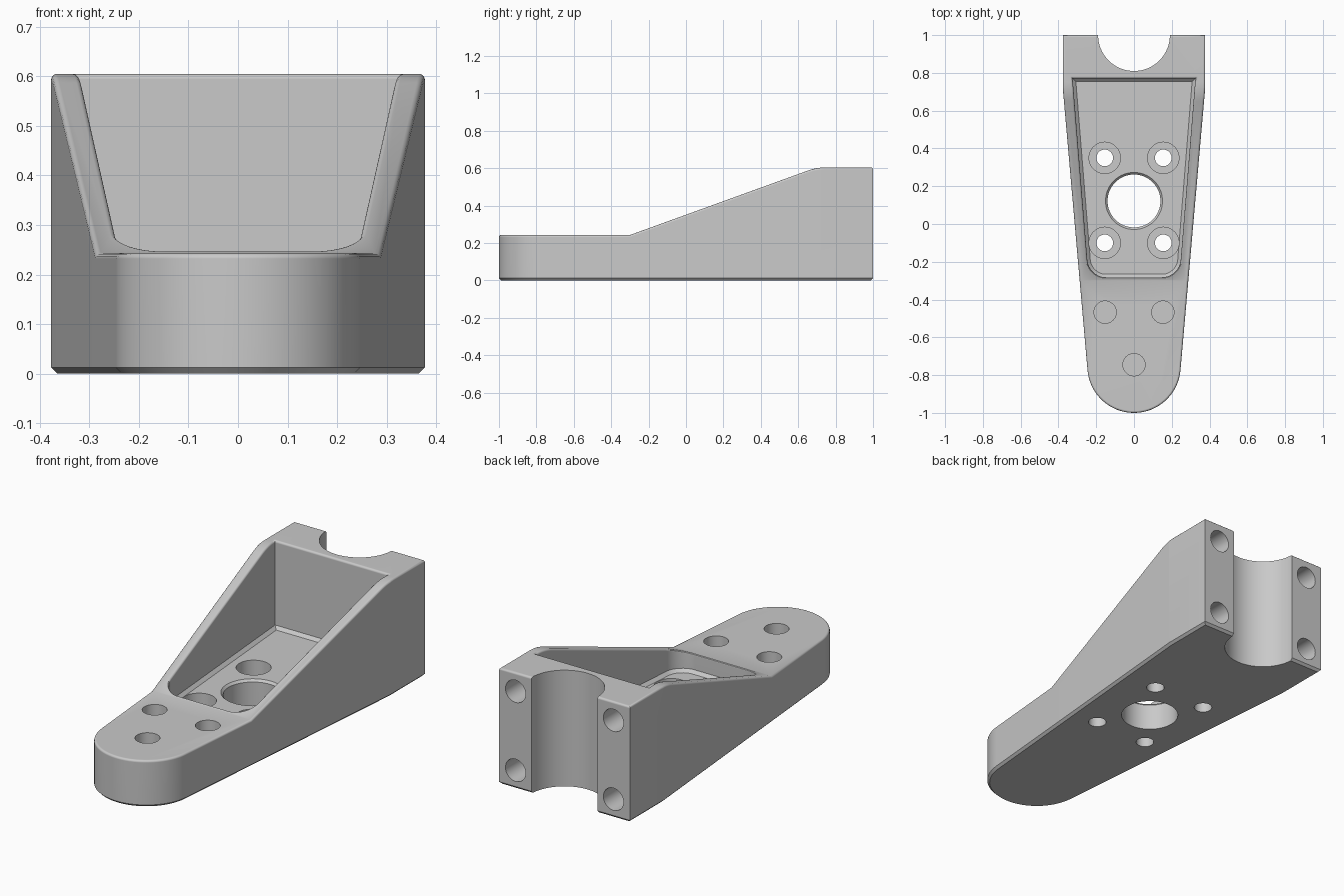
import bpy, bmesh, math
from mathutils import Vector, Matrix

cube = bpy.data.objects.get("Cube")
if cube:
    bpy.data.objects.remove(cube, do_unlink=True)

grey = bpy.data.materials.new("plain grey")
grey.use_nodes = True
GREY = (0.585, 0.585, 0.585, 1)
grey.diffuse_color = GREY
grey.node_tree.nodes["Principled BSDF"].inputs["Base Color"].default_value = GREY


def fillet(points, steps=10):
    """Round the corners of a closed outline given as (u, v, radius)."""
    out = []
    for i, (u, v, r) in enumerate(points):
        p = Vector((u, v))
        if r == 0:
            out.append(p)
            continue
        a = (Vector(points[i - 1][:2]) - p).normalized()
        b = (Vector(points[(i + 1) % len(points)][:2]) - p).normalized()
        half = a.angle(b) / 2
        centre = p + (a + b).normalized() * r / math.sin(half)
        start = p + a * r / math.tan(half) - centre
        end = p + b * r / math.tan(half) - centre
        out += [centre + start.lerp(end, k / steps).normalized() * r
                for k in range(steps + 1)]
    return out


def make_object(name, bm):
    bmesh.ops.recalc_face_normals(bm, faces=bm.faces)
    mesh = bpy.data.meshes.new(name)
    bm.to_mesh(mesh)
    bm.free()
    obj = bpy.data.objects.new(name, mesh)
    bpy.context.collection.objects.link(obj)
    return obj


def prism(name, outline, place, sweep):
    """Extrude an outline; place maps (u, v) to a 3D point."""
    bm = bmesh.new()
    face = bm.faces.new([bm.verts.new(place(p[0], p[1])) for p in outline])
    top = bmesh.ops.extrude_face_region(bm, geom=[face])["geom"]
    verts = [g for g in top if isinstance(g, bmesh.types.BMVert)]
    bmesh.ops.translate(bm, verts=verts, vec=sweep)
    return make_object(name, bm)


def cylinder(name, centre, radius, depth, axis="Z", radius_top=None, sides=48):
    """Cylinder or cone centred on a point."""
    bm = bmesh.new()
    turn = Matrix.Rotation(math.pi / 2, 4, "X") if axis == "Y" else Matrix()
    bmesh.ops.create_cone(bm, cap_ends=True, segments=sides, radius1=radius,
                          radius2=radius_top or radius, depth=depth,
                          matrix=Matrix.Translation(centre) @ turn)
    return make_object(name, bm)


def combine(target, tool, operation="DIFFERENCE"):
    mod = target.modifiers.new("cut", "BOOLEAN")
    mod.operation, mod.object, mod.solver = operation, tool, "EXACT"
    bpy.context.view_layer.update()
    result = target.evaluated_get(bpy.context.evaluated_depsgraph_get())
    mesh = bpy.data.meshes.new_from_object(result)
    target.modifiers.clear()
    target.data = mesh
    bpy.data.objects.remove(tool, do_unlink=True)


def bevel_edges(obj, rule, size, segments):
    bm = bmesh.new()
    bm.from_mesh(obj.data)
    bmesh.ops.remove_doubles(bm, verts=bm.verts, dist=1e-5)
    bm.normal_update()
    edges = [e for e in bm.edges if len(e.link_faces) == 2 and rule(e)]
    bmesh.ops.bevel(bm, geom=edges, offset=size, segments=segments,
                    profile=0.5, affect="EDGES", clamp_overlap=False)
    bm.to_mesh(obj.data)
    bm.free()


def rim(e, up):
    """Edge between a level-ish face (facing up or down) and an upright wall."""
    n = sorted(f.normal.z * up for f in e.link_faces)
    return n[1] > 0.8 and abs(n[0]) < 0.2


# Tapered body with a round nose
R, NOSE, TILT = 0.247, -0.753, math.radians(5)
arc = [(R * math.cos(a), NOSE + R * math.sin(a))
       for a in (-TILT - (math.pi - 2 * TILT) * k / 32 for k in range(33))]
outline = [(-0.377, 0.72), (-0.377, 1), (0.377, 1), (0.377, 0.72)]
body = prism("bracket_body", arc + outline, lambda x, y: (x, y, 0), (0, 0, 1))

# Side silhouette: low nose, ramp, tall back block
side = fillet([(-2, -1, 0), (2, -1, 0), (2, 0.605, 0), (0.7, 0.605, 0.3),
               (-0.3, 0.243, 0), (-2, 0.243, 0)])
combine(body, prism("side_cutter", side, lambda y, z: (-1, y, z), (2, 0, 0)), "INTERSECT")

# Open pocket with rounded front corners and a chamfered floor
FLOOR = 0.15
pocket = fillet([(-0.325, 0.77, 0), (0.325, 0.77, 0), (0.24, -0.282, 0.1),
                 (-0.24, -0.282, 0.1)])
pocket_cutter = prism("pocket_cutter", pocket, lambda x, y: (x, y, FLOOR), (0, 0, 1))
bevel_edges(pocket_cutter, lambda e: rim(e, -1), 0.016, 1)
combine(body, pocket_cutter)

# Softened upper rims and chamfered base
bevel_edges(body, lambda e: rim(e, 1) and min(v.co.z for v in e.verts) > 0.2, 0.011, 3)
bevel_edges(body, lambda e: rim(e, -1) and max(v.co.z for v in e.verts) < 0.01, 0.012, 1)

# Half-round clamp channel in the back
combine(body, cylinder("channel_cutter", (0, 1, 0.3), 0.19, 2, sides=96))

# Central bore with a chamfered mouth
combine(body, cylinder("bore_cutter", (0, 0.122, 0.1), 0.14, 0.6, sides=64))
combine(body, cylinder("mouth_cutter", (0, 0.122, FLOOR), 0.14, 0.024,
                       radius_top=0.162, sides=64))

for s in (-1, 1):
    # Counterbored floor holes
    for y in (-0.1, 0.35):
        combine(body, cylinder("screw_cutter", (s * 0.155, y, 0.05), 0.044, 0.4))
        combine(body, cylinder("head_cutter", (s * 0.155, y, FLOOR), 0.083, 0.16))
    # Blind bolt holes in the back face
    for z in (0.097, 0.508):
        combine(body, cylinder("bolt_cutter", (s * 0.282, 1, z), 0.058, 0.3, "Y"))

# Blind holes in the nose
for x, y in ((-0.153, -0.467), (0.153, -0.467), (0, -0.745)):
    combine(body, cylinder("nose_hole_cutter", (x, y, 0.24), 0.059, 0.3))

# Shading and colour
body.data.materials.clear()
body.data.materials.append(grey)
for p in body.data.polygons:
    p.material_index = 0
bpy.ops.object.select_all(action="DESELECT")
body.select_set(True)
bpy.context.view_layer.objects.active = body
bpy.ops.object.shade_smooth_by_angle(angle=math.radians(32))
normals = body.modifiers.new("weighted normals", "WEIGHTED_NORMAL")
normals.keep_sharp = True
